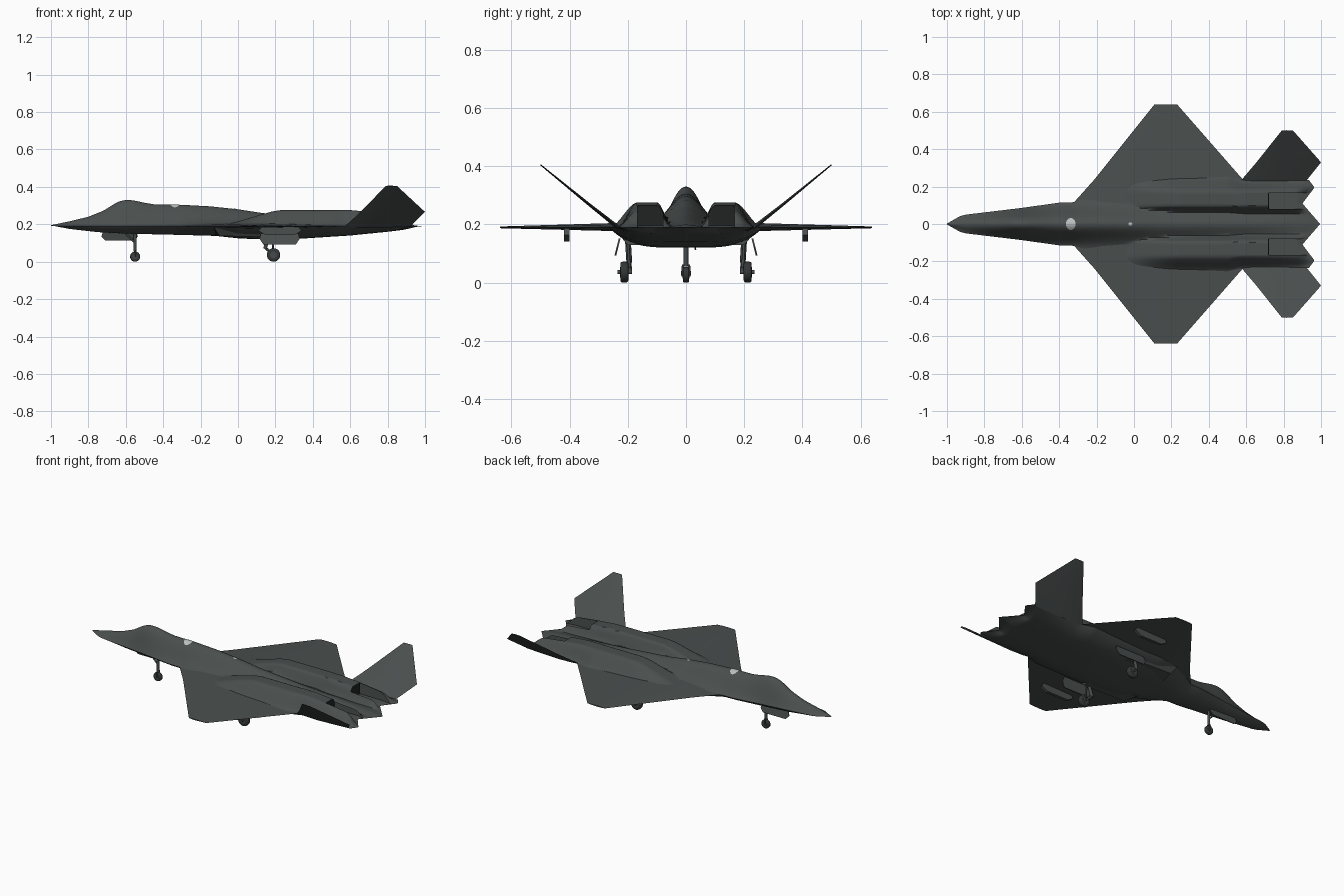
import bpy, bmesh, math
from mathutils import Vector

if "Cube" in bpy.data.objects:
    bpy.data.objects.remove(bpy.data.objects["Cube"])


def material(name, c):
    m = bpy.data.materials.new(name)
    m.diffuse_color = (*c, 1)
    m.use_nodes = True
    m.node_tree.nodes["Principled BSDF"].inputs["Base Color"].default_value = m.diffuse_color
    return m


SKIN = material("grey_skin", (0.068, 0.078, 0.076))
DARK = material("dark_opening", (0.015, 0.017, 0.017))
METAL = material("gear_grey", (0.06, 0.068, 0.068))
TYRE = material("tyre_grey", (0.035, 0.038, 0.038))
PALE = material("pale_marking", (0.5, 0.52, 0.52))


def finish(name, bm, mats, smooth=True):
    bmesh.ops.recalc_face_normals(bm, faces=bm.faces[:])
    me = bpy.data.meshes.new(name)
    bm.to_mesh(me)
    bm.free()
    ob = bpy.data.objects.new(name, me)
    bpy.context.collection.objects.link(ob)
    for m in mats:
        me.materials.append(m)
    if smooth:
        bpy.ops.object.select_all(action='DESELECT')
        ob.select_set(True)
        bpy.context.view_layer.objects.active = ob
        bpy.ops.object.shade_smooth_by_angle(angle=math.radians(35))
    return ob


def lerp(x, pts):
    if x <= pts[0][0]:
        return pts[0][1]
    for (a, p), (b, q) in zip(pts, pts[1:]):
        if x <= b:
            return p + (q - p) * (x - a) / (b - a)
    return pts[-1][1]


def soft(x, a, b):
    t = max(0, min(1, (x - a) / (b - a)))
    return t * t * (3 - 2 * t)


# Fuselage curves along x
WIDTH = [(-1, .002), (-.93, .042), (-.9, .05), (-.6, .086), (-.4, .114), (-.32, .116),
         (-.2, .19), (-.1, .24), (0, .265), (.5, .265), (.58, .238), (.6, .235)]
TOP = [(-1, .195), (-.9, .216), (-.8, .24), (-.72, .272), (-.66, .31), (-.63, .324), (-.6, .33),
       (-.56, .328), (-.5, .315), (-.45, .307), (-.3, .304), (-.15, .296), (0, .28),
       (.13, .26), (.4, .236), (.7, .215), (.88, .2)]
BOTTOM = [(-1, .194), (-.9, .175), (-.75, .158), (-.6, .15), (-.3, .143), (-.12, .138),
          (0, .125), (.1, .12), (.35, .124), (.6, .14), (.8, .16), (.9, .172), (1, .18)]
NACELLE = [(-.1, 0), (0, .025), (.1, .055), (.18, .078), (.23, .086), (.6, .086), (.72, .075),
           (.86, .058), (.9, .05)]
SPINE = [(-1, .004), (-.9, .04), (-.6, .076), (-.3, .085), (.1, .08), (.6, .055), (1, .045)]
REAR = [(0, .995), (.11, .9), (.195, .965), (.235, .935)]
ZC = .19


def upper(x, y, w):
    t = abs(y) / w
    h = (lerp(x, TOP) - ZC) * math.exp(-(y / lerp(x, SPINE)) ** 2) * (1 - t ** 4)
    a = abs(y)
    n = lerp(x, NACELLE) * soft(a, .045, .1) * (1 - soft(a, .165, max(w, .24)))
    if x > .7205 and .0795 < a < .1655:  # exhaust trough
        return ZC + .006
    return ZC + max(h, n)


def fuselage():
    half = sorted([i / 26 for i in range(27)] + [.338, .3395, .704, .706])
    ts = [-t for t in half[:0:-1]] + half
    xs = sorted([-1 + i / 60 for i in range(121)] + [-.985, -.93, .7195, .722])
    bm = bmesh.new()
    for side in (1, -1):
        rows = []
        for x in xs:
            w = lerp(x, WIDTH)
            fade = 1 - soft(x, .88, 1)
            row = []
            for t in ts:
                y = t * w
                if side > 0:
                    z = ZC + (upper(x, y, w) - ZC) * fade
                else:
                    p = 2.2 if x < -.3 else lerp(x, [(-.3, 2.2), (0, 4)])
                    z = ZC - (ZC - lerp(x, BOTTOM)) * (1 - abs(t) ** p) * fade
                px = x if x < .86 else .86 + (x - .86) / .14 * (lerp(abs(y), REAR) - .86)
                row.append(bm.verts.new((px, y, z)))
            rows.append(row)
        for i in range(len(xs) - 1):
            for j in range(len(ts) - 1):
                f = bm.faces.new((rows[i][j], rows[i + 1][j], rows[i + 1][j + 1], rows[i][j + 1]))
                ym = abs(ts[j] + ts[j + 1]) / 2 * .235
                if side > 0 and abs(xs[i] - .7195) < 1e-4 and .08 < ym < .166:
                    f.material_index = 1
    bmesh.ops.remove_doubles(bm, verts=bm.verts[:], dist=.0002)
    finish("fuselage", bm, [SKIN, DARK])


# Flying surfaces: stations are (leading x, trailing x, y, z, half thickness)
def surface(name, stations, normal):
    bm = bmesh.new()
    n = Vector(normal).normalized()
    rings = []
    for a, b, y, z, th in stations:
        ring = []
        for u, k in ((0, 0), (.15, .7), (.4, 1), (.7, .6), (1, 0), (.7, -.6), (.4, -1), (.15, -.7)):
            ring.append(bm.verts.new(Vector((a + (b - a) * u, y, z)) + n * th * k))
        rings.append(ring)
    for r, q in zip(rings, rings[1:]):
        for i in range(8):
            j = (i + 1) % 8
            bm.faces.new((r[i], r[j], q[j], q[i]))
    bm.faces.new(rings[0])
    bm.faces.new(rings[-1])
    finish(name, bm, [SKIN])


def plate(name, outline, y, z_lean, thick, mat):
    """Upright panel with an xz outline; z_lean shifts y with height."""
    bm = bmesh.new()
    z0 = outline[0][1]
    rings = [[bm.verts.new((x, y + o + z_lean * (z - z0), z)) for x, z in outline]
             for o in (-thick / 2, thick / 2)]
    bm.faces.new(rings[0])
    bm.faces.new(rings[1])
    k = len(outline)
    for i in range(k):
        bm.faces.new((rings[0][i], rings[0][(i + 1) % k], rings[1][(i + 1) % k], rings[1][i]))
    return finish(name, bm, [mat], False)


def rod(name, p, q, r, mat, seg=16, bevel=0):
    p, q = Vector(p), Vector(q)
    d = q - p
    bm = bmesh.new()
    bmesh.ops.create_cone(bm, cap_ends=True, segments=seg, radius1=r, radius2=r, depth=d.length)
    if bevel:
        rim = [e for e in bm.edges if abs(e.verts[0].co.z - e.verts[1].co.z) < 1e-6]
        bmesh.ops.bevel(bm, geom=rim, offset=bevel, segments=3, affect='EDGES', profile=.5)
    bm.transform(d.to_track_quat('Z', 'Y').to_matrix().to_4x4())
    bmesh.ops.translate(bm, vec=(p + q) / 2, verts=bm.verts[:])
    finish(name, bm, [mat])


def wheel(name, x, y, r, w):
    rod(name + "_tyre", (x, y - w / 2, r), (x, y + w / 2, r), r, TYRE, 28, w * .3)
    rod(name + "_hub", (x, y - w * .54, r), (x, y + w * .54, r), r * .5, METAL, 20)


def chamfered(x0, x1, z0, z1, c):
    return [(x0 + c, z0), (x1 - c, z0), (x1, (z0 + z1) / 2), (x1 - c * .4, z1),
            (x0 + c * .4, z1), (x0, (z0 + z1) / 2)]


fuselage()

for s, side in ((1, "left"), (-1, "right")):
    # Wing and canted tail
    surface(side + "_wing", [(-.335, .70, s * .1, .191, .018), (-.21, .58, s * .24, .191, .014),
                             (.11, .23, s * .64, .19, .003)], (0, 0, 1))
    surface(side + "_tail", [(.57, .92, s * .23, .187, .007), (.655, 1.0, s * .33, .266, .005),
                             (.79, .85, s * .50, .405, .002)], (0, -s * .63, .77))

    # Under-wing intake with a dark mouth
    bm = bmesh.new()
    front = [(-.15, .10, .185), (-.13, .225, .185), (-.10, .205, .138), (-.12, .115, .138)]
    back = [(.2, .08, .185), (.2, .25, .185), (.2, .2, .13), (.2, .1, .13)]
    a, b = [[bm.verts.new((x, s * y, z)) for x, y, z in l] for l in (front, back)]
    mouth = bm.faces.new(a)
    bm.faces.new(b)
    for i in range(4):
        j = (i + 1) % 4
        bm.faces.new((a[i], a[j], b[j], b[i]))
    bmesh.ops.inset_individual(bm, faces=[mouth], thickness=.005)
    mouth.material_index = 1
    finish(side + "_intake", bm, [SKIN, DARK], False)

    # Fairing under the wing
    plate(side + "_wing_fairing", chamfered(.11, .34, .142, .187, .04), s * .41, 0, .018, SKIN)

    # Main landing gear
    wheel(side + "_main_wheel", .19, s * .212, .036, .028)
    rod(side + "_main_axle", (.19, s * .185, .036), (.19, s * .235, .036), .007, METAL)
    rod(side + "_main_arm", (.19, s * .192, .036), (.145, s * .195, .075), .007, METAL)
    rod(side + "_main_strut", (.145, s * .195, .07), (.165, s * .2, .15), .010, METAL)
    rod(side + "_main_brace", (.19, s * .195, .05), (.18, s * .2, .15), .005, METAL)
    plate(side + "_main_door", chamfered(.115, .33, .093, .152, .02), s * .243, -s * .25, .006, SKIN)

# Nose landing gear
wheel("nose_wheel", -.55, 0, .027, .022)
rod("nose_strut", (-.55, 0, .055), (-.55, 0, .15), .008, METAL)
rod("nose_brace", (-.55, 0, .1), (-.6, 0, .152), .005, METAL)
rod("nose_axle", (-.55, -.015, .027), (-.55, .015, .027), .006, METAL)
for s, side in ((1, "left"), (-1, "right")):
    rod(side + "_nose_fork", (-.55, s * .014, .025), (-.55, s * .01, .062), .004, METAL)
plate("nose_door", chamfered(-.73, -.535, .112, .158, .02), .033, -.2, .005, SKIN)


# Pale spine markings, draped on the fuselage
def marking(name, cx, rx, ry):
    bm = bmesh.new()
    bmesh.ops.create_circle(bm, cap_ends=True, cap_tris=True, segments=20, radius=1)
    bmesh.ops.subdivide_edges(bm, edges=bm.edges[:], cuts=3, use_grid_fill=True)
    for v in bm.verts:
        x, y = cx + v.co.x * rx, v.co.y * ry
        v.co = (x, y, upper(x, y, lerp(x, WIDTH)) + .0015)
    finish(name, bm, [PALE])


marking("spine_marking", -.338, .026, .032)
marking("small_spine_marking", -.02, .011, .009)
